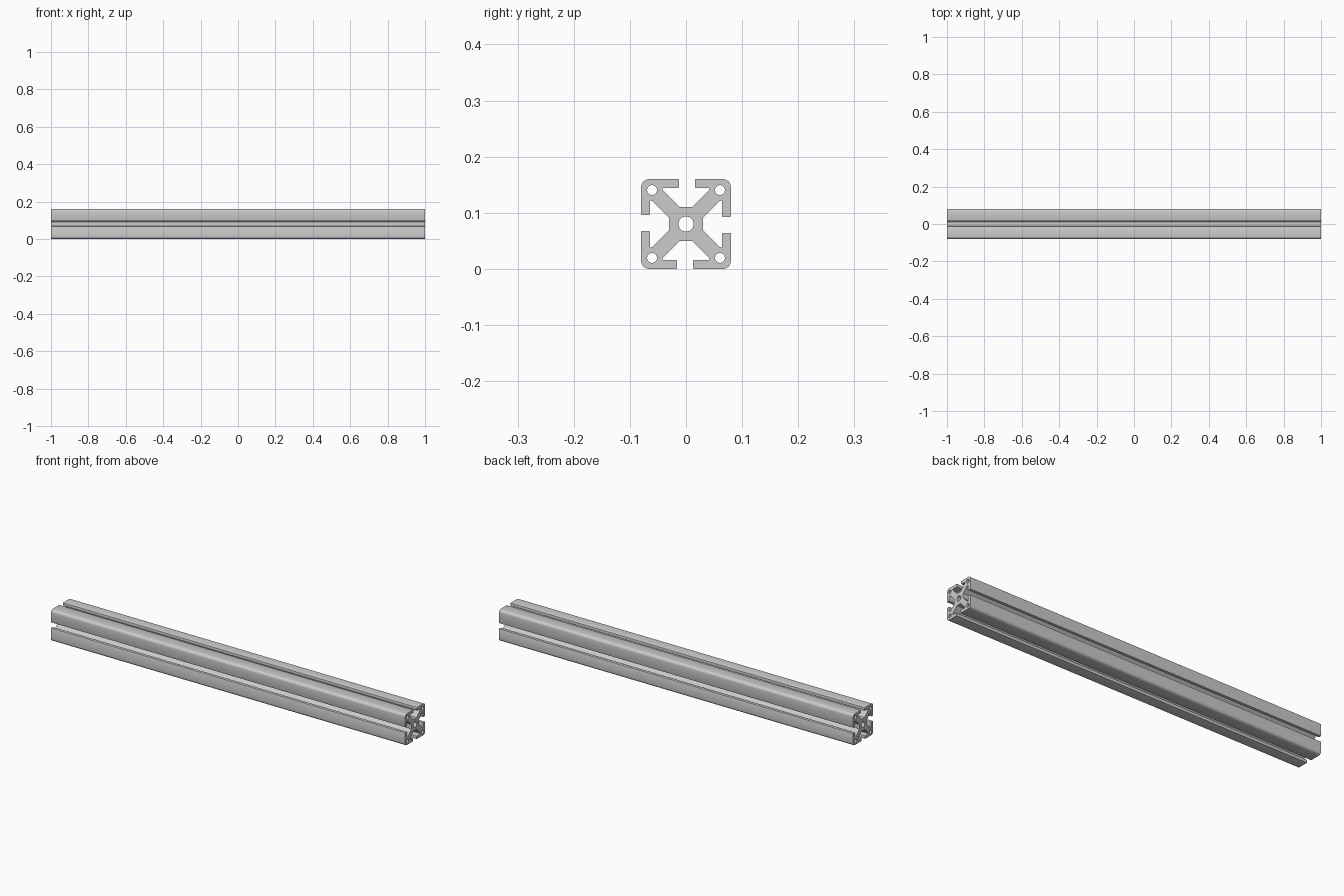
import bpy
import bmesh
from math import cos, sin, tau
from mathutils import Vector, Matrix

if "Cube" in bpy.data.objects:
    bpy.data.objects.remove(bpy.data.objects["Cube"])

HALF, LENGTH, MID_Z = 0.08, 2.0, 0.08

# One side of the cross-section: corner, lip, T-slot, lip  (y, z, rounding)
SIDE = [
    (HALF, HALF, 0.014),
    (0.016, HALF, 0.0015), (0.016, 0.0645, 0.0015),
    (0.0455, 0.0645, 0.008), (0.0115, 0.0305, 0),
    (-0.0115, 0.0305, 0), (-0.0455, 0.0645, 0.008),
    (-0.0125, 0.0645, 0.0015), (-0.0125, HALF, 0.0015),
]


def rounded(points):
    """Replace each corner of a closed outline by a small curve."""
    out = []
    for i, (p, r) in enumerate(points):
        if r == 0:
            out.append(p)
            continue
        a = p + (points[i - 1][0] - p).normalized() * r
        b = p + (points[(i + 1) % len(points)][0] - p).normalized() * r
        steps = 6 if r > 0.005 else 2
        for k in range(steps + 1):
            t = k / steps
            # weighted curve, close to a true arc
            w0, w1, w2 = (1 - t) ** 2, 1.414 * t * (1 - t), t * t
            out.append((a * w0 + p * w1 + b * w2) / (w0 + w1 + w2))
    return out


def circle(y, z, radius, sides=24):
    return [Vector((y + radius * cos(tau * i / sides),
                    z + radius * sin(tau * i / sides))) for i in range(sides)]


def add_loop(bm, points):
    verts = [bm.verts.new((-LENGTH / 2, p.x, p.y + MID_Z)) for p in points]
    return [bm.edges.new((v, verts[i - 1])) for i, v in enumerate(verts)]


# Outline: the side repeated four times around the centre
outline = []
for q in range(4):
    turn = Matrix.Rotation(q * tau / 4, 2)
    outline += [(turn @ Vector((y, z)), r) for y, z, r in SIDE]

bm = bmesh.new()
edges = add_loop(bm, rounded(outline))

# Centre bore and four corner holes
edges += add_loop(bm, circle(0, 0, 0.0135, 32))
for sy in (-1, 1):
    for sz in (-1, 1):
        edges += add_loop(bm, circle(sy * 0.0605, sz * 0.0605, 0.0088))

# Fill the end face and extrude along the length
bmesh.ops.triangle_fill(bm, edges=edges, use_beauty=True, use_dissolve=False)
ext = bmesh.ops.extrude_face_region(bm, geom=bm.faces[:], use_keep_orig=True)
bmesh.ops.translate(bm, vec=(LENGTH, 0, 0),
                    verts=[g for g in ext["geom"] if isinstance(g, bmesh.types.BMVert)])
bmesh.ops.recalc_face_normals(bm, faces=bm.faces[:])

mesh = bpy.data.meshes.new("slotted_rail")
bm.to_mesh(mesh)
bm.free()
rail = bpy.data.objects.new("slotted_rail", mesh)
bpy.context.collection.objects.link(rail)
bpy.context.view_layer.objects.active = rail
rail.select_set(True)
bpy.ops.object.shade_smooth_by_angle(angle=0.6)
